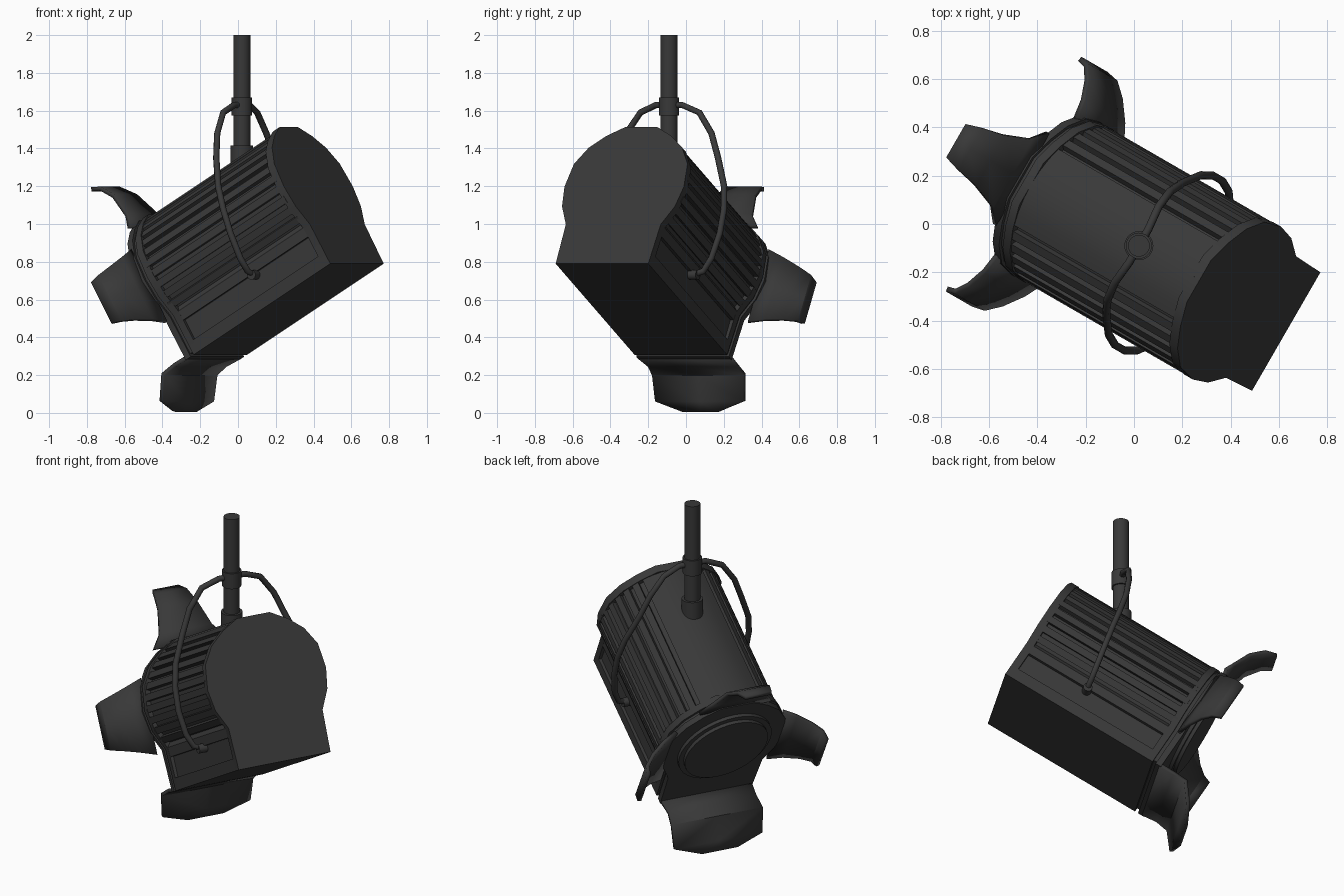
import bpy, bmesh, math
from mathutils import Matrix, Vector

cube = bpy.data.objects.get("Cube")
if cube:
    bpy.data.objects.remove(cube, do_unlink=True)

metal = bpy.data.materials.new("charcoal_metal")
metal.use_nodes = True
colour = (0.04, 0.04, 0.04, 1)
metal.diffuse_color = colour
metal.node_tree.nodes["Principled BSDF"].inputs["Base Color"].default_value = colour

# Lamp frame: x = sideways, y = along the beam, z = up the back plate
lamp = (Matrix.Translation((0.63, -0.445, 0.79))
        @ Matrix.Rotation(math.radians(60), 4, 'Z')
        @ Matrix.Rotation(math.radians(-30), 4, 'X'))
CENTRE, RADIUS = 0.47, 0.365


def finish(name, bm, matrix):
    bmesh.ops.recalc_face_normals(bm, faces=bm.faces)
    mesh = bpy.data.meshes.new(name)
    bm.to_mesh(mesh)
    bm.free()
    mesh.shade_smooth()
    mesh.set_sharp_from_angle(angle=math.radians(30))
    mesh.materials.append(metal)
    obj = bpy.data.objects.new(name, mesh)
    obj.matrix_world = matrix
    bpy.context.collection.objects.link(obj)
    return obj


def extrude(name, outline, start, end, scale=1.0):
    """Sweep a (side, up) outline along the beam."""
    bm = bmesh.new()
    verts = [bm.verts.new((s * scale, start, CENTRE + (u - CENTRE) * scale)) for s, u in outline]
    face = bm.faces.new(verts)
    new = bmesh.ops.extrude_face_region(bm, geom=[face])["geom"]
    moved = [v for v in new if isinstance(v, bmesh.types.BMVert)]
    bmesh.ops.translate(bm, verts=moved, vec=(0, end - start, 0))
    return finish(name, bm, lamp)


def arc(radius, first, last, count):
    step = (last - first) / count
    angles = [math.radians(first + step * i) for i in range(count + 1)]
    return [(radius * math.cos(a), CENTRE + radius * math.sin(a)) for a in angles]


def mirrored(half):
    return half + [(-s, u) for s, u in reversed(half)]


def cylinder(name, radius, low, high, x=0.02, y=-0.09, matrix=None):
    bm = bmesh.new()
    bmesh.ops.create_cone(bm, cap_ends=True, segments=24, radius1=radius, radius2=radius,
                          depth=high - low)
    return finish(name, bm, matrix or Matrix.Translation((x, y, (low + high) / 2)))


# Housing: end plates, core, notched base and smooth top shell
outline = mirrored([(0.283, 0), (0.29, 0.24), (0.345, 0.35), (0.365, 0.47), (0.347, 0.61),
                    (0.285, 0.71), (0.2, 0.78), (0.1, 0.834)])
extrude("back_plate", outline, 0, 0.045)
extrude("front_rim", outline, 0.925, 0.965)
extrude("front_neck", outline, 0.965, 0.985, 0.96)
extrude("front_plate", outline, 0.985, 1.02)
extrude("core_drum", arc(0.337, 0, 350, 35), 0.03, 0.95)
extrude("base_box", mirrored([(0.283, 0), (0.285, 0.07), (0.268, 0.07), (0.268, 0.19),
                              (0.288, 0.19), (0.29, 0.245), (0.25, 0.3)]), 0.03, 0.95)
extrude("top_shell", arc(RADIUS, 60, 120, 6) + arc(0.3, 120, 60, 6), 0.03, 0.95)

# Cooling ribs on both sides
for side, offset in (("left", 0), ("right", 180)):
    for i in range(9):
        middle = -30 + 10.3 * i
        if offset:
            middle = offset - middle
        bar = arc(RADIUS - 0.002, middle - 3.1, middle + 3.1, 1)
        bar += arc(0.32, middle + 3.1, middle - 3.1, 1)
        extrude(f"{side}_rib_{i + 1}", bar, 0.03, 0.95)

# Lens and its ring
extrude("lens_ring", arc(0.28, 0, 350, 35), 1.0, 1.04)
extrude("lens", arc(0.25, 0, 350, 35), 1.0, 1.06)


# Barn doors: rows of (along beam, outward, half width)
def door(name, rows, place):
    bm = bmesh.new()
    grid = [[bm.verts.new(place(f, out, t * half)) for t in (-1, 0, 1)] for f, out, half in rows]
    for a, b in zip(grid, grid[1:]):
        for j in range(2):
            bm.faces.new((a[j], a[j + 1], b[j + 1], b[j]))
    obj = finish(name, bm, lamp)
    thick = obj.modifiers.new("thickness", 'SOLIDIFY')
    thick.thickness = 0.022
    thick.offset = 0
    return obj


side_rows = [(1.0, 0.33, 0.22), (1.03, 0.41, 0.19), (1.08, 0.49, 0.16),
             (1.13, 0.54, 0.14), (1.18, 0.55, 0.125)]
top_rows = [(1.0, 0.8, 0.22), (1.01, 0.88, 0.16), (1.05, 1.02, 0.12),
            (1.11, 1.1, 0.1), (1.17, 1.13, 0.08)]
bottom_rows = [(1.01, -0.01, 0.28), (1.1, -0.015, 0.27), (1.18, -0.005, 0.28),
               (1.265, 0.11, 0.27), (1.305, 0.15, 0.11)]
door("left_door", side_rows, lambda f, out, w: (out, f, 0.44 + w))
door("right_door", side_rows, lambda f, out, w: (-out, f, 0.44 + w))
door("top_door", top_rows, lambda f, out, w: (w, f, out))
door("bottom_door", bottom_rows, lambda f, out, w: (w, f, -out))

# Hanging pole, clamp and socket
cylinder("pole", 0.045, 1.35, 2.0)
cylinder("clamp", 0.054, 1.575, 1.67)
cylinder("socket", 0.06, 1.24, 1.415)

# Yoke: bent rod, as (sideways, towards beam, height) from the pole
half = [(0.08, 0, 1.63), (0.18, 0.01, 1.59), (0.26, 0, 1.48), (0.315, -0.026, 1.35),
        (0.38, -0.075, 1.2), (0.405, -0.12, 1.08), (0.405, -0.165, 0.95),
        (0.38, -0.21, 0.82), (0.345, -0.235, 0.75), (0.28, -0.245, 0.73)]
path = [(-s, h, z) for s, h, z in reversed(half)] + half
curve = bpy.data.curves.new("yoke", 'CURVE')
curve.dimensions = '3D'
curve.bevel_depth = 0.017
curve.bevel_resolution = 2
curve.use_fill_caps = True
spline = curve.splines.new('POLY')
spline.points.add(len(path) - 1)
for point, (s, h, z) in zip(spline.points, path):
    point.co = (0.02 + 0.5 * s - 0.866 * h, -0.09 + 0.866 * s + 0.5 * h, z, 1)
spline.use_smooth = True
curve.materials.append(metal)
bpy.context.collection.objects.link(bpy.data.objects.new("yoke", curve))

# Pivot knobs where the yoke meets the housing
for name, sign in (("left_pivot", 1), ("right_pivot", -1)):
    place = lamp @ Matrix.Translation((sign * 0.295, 0.43, 0.18)) @ Matrix.Rotation(math.pi / 2, 4, 'Y')
    cylinder(name, 0.026, 0, 0.05, matrix=place)
